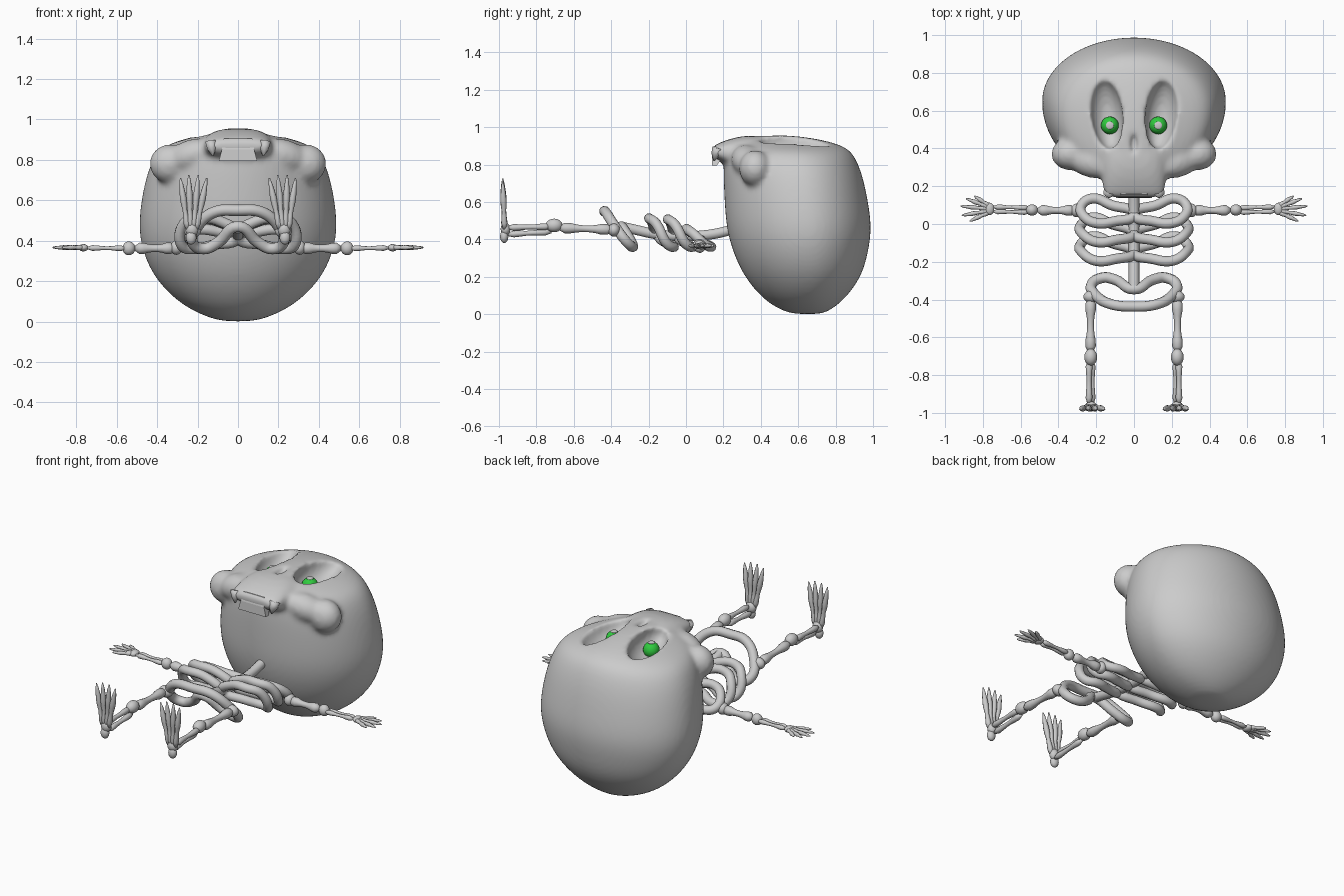
import bpy, bmesh, math
from mathutils import Vector, Matrix, Euler

cube = bpy.data.objects.get("Cube")
if cube:
    bpy.data.objects.remove(cube, do_unlink=True)


def material(name, rgb):
    m = bpy.data.materials.new(name)
    m.use_nodes = True
    m.diffuse_color = (*rgb, 1)
    m.node_tree.nodes["Principled BSDF"].inputs["Base Color"].default_value = (*rgb, 1)
    return m


BONE = material("bone grey", (0.6, 0.6, 0.6))
GREEN = material("eye green", (0.03, 0.6, 0.05))
SIDES = (("left", 1), ("right", -1))


def add_object(name, data, mat, smooth=True):
    ob = bpy.data.objects.new(name, data)
    bpy.context.collection.objects.link(ob)
    data.materials.append(mat)
    if smooth and hasattr(data, "shade_smooth"):
        data.shade_smooth()
    return ob


def from_bmesh(name, bm, mat=BONE, smooth=True):
    bmesh.ops.recalc_face_normals(bm, faces=bm.faces)
    me = bpy.data.meshes.new(name)
    bm.to_mesh(me)
    bm.free()
    return add_object(name, me, mat, smooth)


def bake(ob):
    """Replace an object with its evaluated mesh."""
    bpy.context.view_layer.update()
    dg = bpy.context.evaluated_depsgraph_get()
    me = bpy.data.meshes.new_from_object(ob.evaluated_get(dg))
    name = ob.name
    bpy.data.objects.remove(ob, do_unlink=True)
    me.materials.clear()
    return add_object(name, me, BONE)


def loft(bm, rings):
    rows = [[bm.verts.new(p) for p in ring] for ring in rings]
    n = len(rows[0])
    for a, b in zip(rows, rows[1:]):
        for i in range(n):
            j = (i + 1) % n
            bm.faces.new((a[i], a[j], b[j], b[i]))
    bm.faces.new(rows[0][::-1])
    bm.faces.new(rows[-1])


def add_ball(bm, loc, size, rot=(0, 0, 0)):
    bmesh.ops.create_uvsphere(bm, u_segments=20, v_segments=12, radius=1,
                              matrix=Matrix.LocRotScale(Vector(loc), Euler(rot), Vector(size)))


def ball(name, loc, size, mat=BONE):
    bm = bmesh.new()
    add_ball(bm, loc, size)
    return from_bmesh(name, bm, mat)


def rod(name, a, b, radii, sides=12):
    a, b = Vector(a), Vector(b)
    q = (b - a).to_track_quat("Z", "Y")
    rings = []
    for k, r in enumerate(radii):
        c = a.lerp(b, k / (len(radii) - 1))
        rings.append([c + q @ Vector((r * math.cos(t), r * math.sin(t), 0))
                      for t in (math.tau * i / sides for i in range(sides))])
    bm = bmesh.new()
    loft(bm, rings)
    return from_bmesh(name, bm)


def tube(name, pts, radius, cyclic=False):
    cu = bpy.data.curves.new(name, "CURVE")
    cu.dimensions = "3D"
    cu.bevel_depth, cu.bevel_resolution, cu.resolution_u = radius, 3, 6
    cu.use_fill_caps = True
    sp = cu.splines.new("BEZIER")
    sp.bezier_points.add(len(pts) - 1)
    for bp, p in zip(sp.bezier_points, pts):
        bp.co = p
        bp.handle_left_type = bp.handle_right_type = "AUTO"
    sp.use_cyclic_u = cyclic
    return bake(add_object(name, cu, BONE))


# Cranium: horizontal slices as (z, front y, back y, half width)
bm = bmesh.new()
slices = [(0, .58, .72, .07), (.02, .51, .77, .15), (.08, .41, .85, .28), (.2, .31, .94, .405),
          (.33, .25, .975, .47), (.46, .215, .995, .495), (.6, .205, .975, .48),
          (.72, .2, .95, .455), (.81, .2, .92, .42), (.87, .21, .885, .37), (.905, .23, .83, .26),
          (.935, .27, .72, .14), (.958, .32, .56, .06)]
rings = []
for z, y0, y1, w in slices:
    yc = y0 + (y1 - y0) * 0.56
    ring = []
    for i in range(40):
        c, s = math.cos(math.tau * i / 40), math.sin(math.tau * i / 40)
        ring.append(Vector((w * c, yc + s * (y1 - yc if s > 0 else yc - y0), z)))
    rings.append(ring)
loft(bm, rings)

# Snout: rounded box sections as (y, half width, low z, high z)
rings = []
for y, w, lo, hi in [(.14, .13, .85, .89), (.15, .16, .83, .905), (.22, .17, .8, .935),
                     (.32, .18, .75, .96), (.48, .17, .7, .955)]:
    ring = []
    for i in range(24):
        c, s = math.cos(math.tau * i / 24), math.sin(math.tau * i / 24)
        p = math.copysign(abs(c) ** 0.7, c), math.copysign(abs(s) ** 0.8, s)
        ring.append(Vector((w * p[0], y, (lo + hi) / 2 + (hi - lo) / 2 * p[1])))
    rings.append(ring)
loft(bm, rings)

# Cheekbones
for _, s in SIDES:
    add_ball(bm, (s * .335, .37, .78), (.105, .088, .098))
    add_ball(bm, (s * .23, .33, .82), (.14, .085, .08), (0, s * .3, s * .3))
skull = from_bmesh("skull", bm)

# Eye sockets and nose opening cut from the skull
bm = bmesh.new()
for _, s in SIDES:
    add_ball(bm, (s * .145, .585, .925), (.085, .19, .1), (.08, s * .1, s * -.12))
add_ball(bm, (0, .425, .965), (.024, .06, .04))
cutter = from_bmesh("socket_cutter", bm)
cutter.hide_render = True


def voxel(ob):
    m = ob.modifiers.new("blend", "REMESH")
    m.mode, m.voxel_size = "VOXEL", 0.013


sub = skull.modifiers.new("round", "SUBSURF")
sub.levels = sub.render_levels = 2
voxel(skull)
cut = skull.modifiers.new("sockets", "BOOLEAN")
cut.operation, cut.solver, cut.object = "DIFFERENCE", "EXACT", cutter
voxel(skull)
soft = skull.modifiers.new("soften", "SMOOTH")
soft.factor, soft.iterations = 0.5, 6
skull = bake(skull)
bpy.data.objects.remove(cutter, do_unlink=True)

# Front teeth and fangs
bm = bmesh.new()
loft(bm, [[Vector((x * w, y, z)) for x, y in ((-1, y0), (1, y0), (1, y1), (-1, y1))]
          for w, y0, y1, z in ((.095, .138, .165, .795), (.08, .14, .2, .85), (.07, .155, .22, .905))])
from_bmesh("front_teeth", bm, smooth=False)
for side, s in SIDES:
    rod(side + "_fang", (s * .135, .17, .89), (s * .125, .15, .82), (.03, .025, .004), 6)

# Eyes with pale pupils
for side, s in SIDES:
    ball(side + "_eye", (s * .128, .522, .855), (.047,) * 3, GREEN)
    ball(side + "_pupil", (s * .128, .522, .9), (.021, .021, .005))

# Spine
tube("spine", [(0, .28, .46), (0, .12, .425), (0, -.1, .42), (0, -.33, .465)], .028)

# Ribs: three leaf-shaped loops on each side
for k in range(3):
    dy, lift = -.1 * k, (0, .05, .055)[k]
    for side, s in SIDES:
        pts = [(0, .05, .42), (.12, .1, .38), (.22, .135, .36), (.277, .1, .375),
               (.265, .04, .43), (.2, .005, .455), (.1, .015, .445)]
        tube(f"{side}_rib_{k + 1}",
             [(s * x, y + dy, z + (lift if y < .05 else 0)) for x, y, z in pts], .027, True)

# Pelvis ring
half = [(.1, -.295, .39), (.17, -.285, .36), (.225, -.32, .39),
        (.2, -.38, .47), (.12, -.425, .54)]
tube("pelvis", [(0, -.345, .47)] + half + [(0, -.437, .55)] +
     [(-x, y, z) for x, y, z in reversed(half)], .028, True)

LONG = (.012, .028, .028, .021, .018, .018, .021, .027, .028, .012)
THIN = (.006, .014, .013, .01, .009, .01, .013, .014, .006)
DIGIT = (.006, .013, .012, .009, .011, .012, .009, .008, .003)

for side, s in SIDES:
    # Arm
    ball(side + "_shoulder", (s * .305, .072, .365), (.03, .036, .035))
    rod(side + "_upper_arm", (s * .31, .072, .362), (s * .51, .072, .362), LONG)
    ball(side + "_elbow", (s * .54, .074, .362), (.032, .03, .034))
    for name, d in (("radius", 1), ("ulna", -1)):
        rod(f"{side}_{name}", (s * .555, .074 + d * .012, .362),
            (s * .745, .078 + d * .012, .364), THIN)
    ball(side + "_wrist", (s * .765, .08, .365), (.025, .033, .018))
    tips = [(.845, .148), (.89, .135), (.918, .095), (.912, .045), (.87, .015)]
    for i, (x, y) in enumerate(tips):
        rod(f"{side}_finger_{i + 1}", (s * .765, .095 - i * .008, .366), (s * x, y, .366),
            DIGIT, 8)

    # Leg
    ball(side + "_hip", (s * .225, -.385, .45), (.043, .033, .035))
    rod(side + "_thigh", (s * .23, -.39, .452), (s * .23, -.68, .462), LONG)
    ball(side + "_knee", (s * .229, -.705, .475), (.034, .045, .036))
    for name, d in (("shin", 1), ("calf", -1)):
        rod(f"{side}_{name}", (s * (.23 + d * .008), -.72, .455 + d * .014),
            (s * (.23 + d * .008), -.955, .445 + d * .018), (.008, .018, .016, .013, .013, .016, .018, .008))
    ball(side + "_ankle", (s * .228, -.965, .455), (.032, .026, .035))
    ball(side + "_heel", (s * .232, -.972, .415), (.026, .022, .034))
    for i, x in enumerate((.155, .197, .243, .285)):
        rod(f"{side}_toe_{i + 1}", (s * (.207 + i * .014), -.97, .455),
            (s * x, -.98, .725 if i in (1, 2) else .71),
            (.01, .017, .014, .012, .016, .017, .014, .01, .003), 8)
